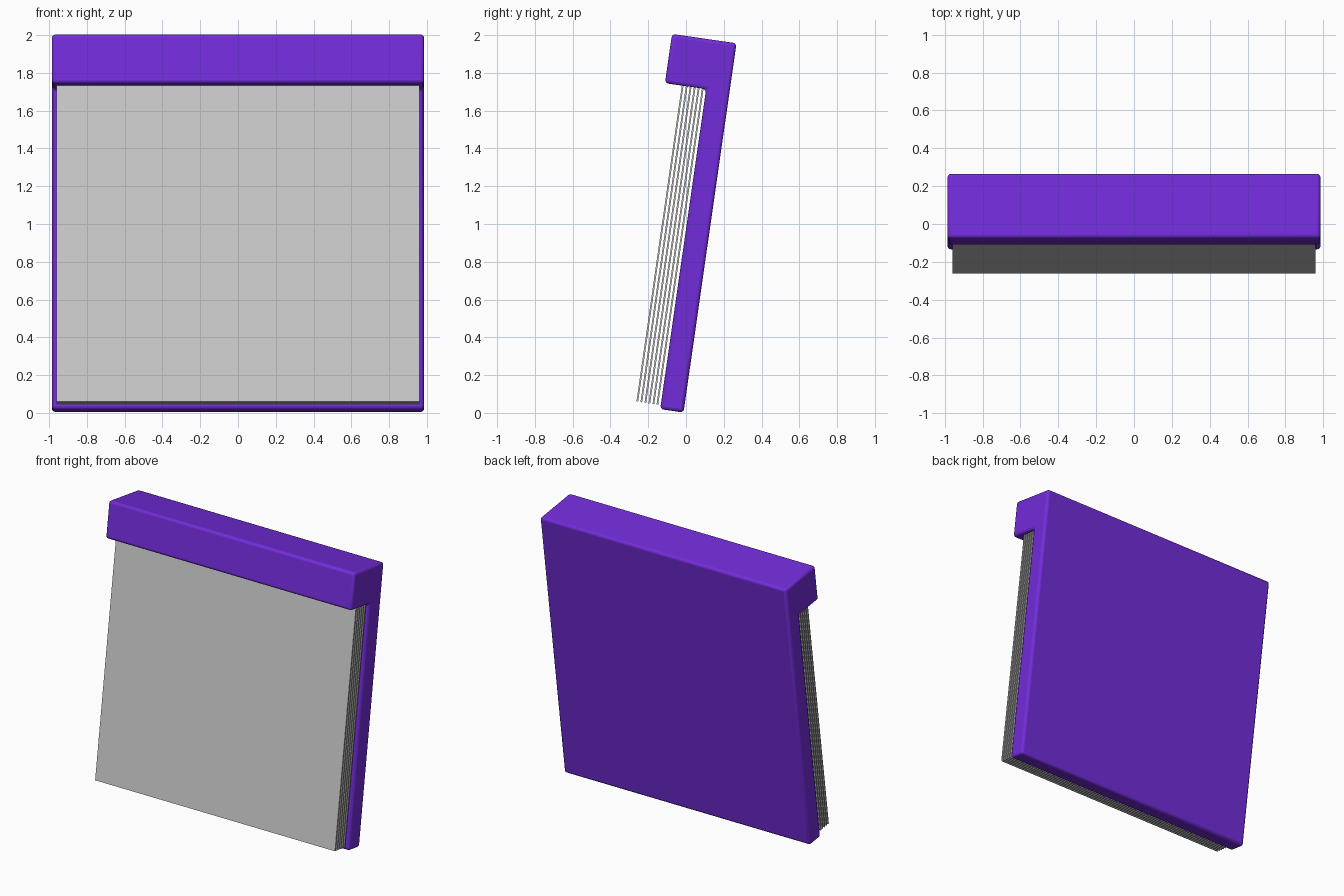
import bpy, bmesh, math
from mathutils import Matrix

if "Cube" in bpy.data.objects:
    bpy.data.objects.remove(bpy.data.objects["Cube"])

TILT = math.atan2(0.28, 1.952)
# local frame: -y is the front, z runs up the board, origin at lower back edge
PLACE = Matrix.Translation((0, -0.013, 0.002)) @ Matrix.Rotation(-TILT, 4, 'X')


def extrude_profile(name, profile, half_width):
    """Prism along x from a list of (y, z) points."""
    bm = bmesh.new()
    face = bm.faces.new([bm.verts.new((-half_width, y, z)) for y, z in profile])
    res = bmesh.ops.extrude_face_region(bm, geom=[face])
    verts = [g for g in res['geom'] if isinstance(g, bmesh.types.BMVert)]
    bmesh.ops.translate(bm, verts=verts, vec=(2 * half_width, 0, 0))
    bmesh.ops.recalc_face_normals(bm, faces=bm.faces)
    mesh = bpy.data.meshes.new(name)
    bm.to_mesh(mesh)
    bm.free()
    obj = bpy.data.objects.new(name, mesh)
    bpy.context.collection.objects.link(obj)
    obj.matrix_world = PLACE
    return obj


# Backing board with overhanging top binding
board = extrude_profile("backing_board", [
    (0, 0), (0, 1.975), (-0.345, 1.975), (-0.345, 1.712),
    (-0.125, 1.712), (-0.125, 0)], 0.985)
bevel = board.modifiers.new("rounded_edges", 'BEVEL')
bevel.width = 0.018
bevel.segments = 3
bevel.limit_method = 'ANGLE'
purple = bpy.data.materials.new("purple")
purple.diffuse_color = (0.17, 0.025, 0.7, 1)
purple.use_nodes = True
purple.node_tree.nodes["Principled BSDF"].inputs["Base Color"].default_value = purple.diffuse_color
board.data.materials.append(purple)
bpy.context.view_layer.objects.active = board
board.select_set(True)
bpy.ops.object.shade_smooth_by_angle(angle=math.radians(40))

# Stack of paper sheets tucked under the binding
SHEETS, THICK = 6, 0.009
for i in range(SHEETS):
    front = -0.255 + i * 0.0215
    back = front + THICK
    extrude_profile(f"paper_sheet_{i + 1}", [
        (front, 0.022), (back, 0.022), (back, 1.72), (front, 1.72)], 0.96)
